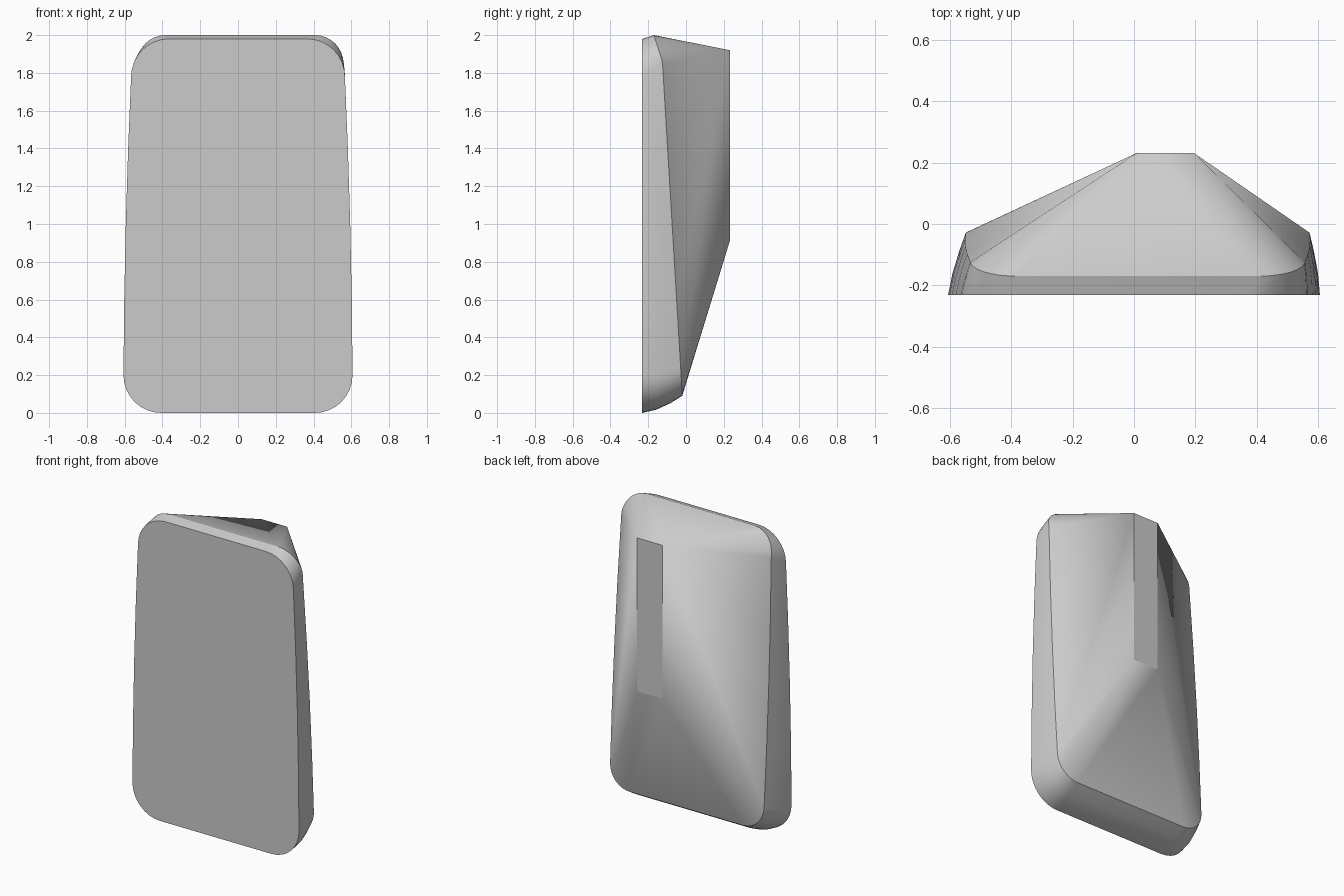
import bpy
import bmesh
from math import sin, cos, pi, radians

cube = bpy.data.objects.get("Cube")
if cube:
    bpy.data.objects.remove(cube, do_unlink=True)

FRONT, BACK = -0.232, 0.232
STEPS = 8

grey = bpy.data.materials.new("plain grey")
grey.use_nodes = True
colour = (0.6, 0.6, 0.6, 1.0)
grey.diffuse_color = colour
grey.node_tree.nodes["Principled BSDF"].inputs["Base Color"].default_value = colour


def rim_depth(z):
    """Depth of the rear rim: deep at the foot, shallow at the top."""
    if z < 1.86:
        return -0.02 - 0.105 * max(z - 0.1, 0) / 1.76
    return -0.125 - 0.045 * (z - 1.86) / 0.14


def half_width(z, t):
    """Side taper, with the rim drawn in more at the foot than at the top."""
    taper = 0.607 - 0.042 * (z / 1.8) ** 2
    return taper - (0.05 - 0.018 * z) * t ** 1.4


def outline(t):
    """Rounded, tapered outline at fraction t from front face to rear rim."""
    low, high = 0.09 * t ** 1.6, 1.98 + 0.02 * t
    r = 0.2 - 0.05 * t
    half = []
    for i in range(STEPS + 1):
        a = -pi / 2 + i * pi / 2 / STEPS
        cz = low + r
        half.append((half_width(cz, t) - r + r * cos(a), cz + r * sin(a)))
    for z in (0.6, 1.0, 1.4):
        half.append((half_width(z, t), z))
    for i in range(STEPS + 1):
        a = i * pi / 2 / STEPS
        cz = high - r
        half.append((half_width(cz, t) - r + r * cos(a), cz + r * sin(a)))
    points = []
    for x, z in half:
        y = FRONT + t * (rim_depth(z) - FRONT)
        points += [(side * x + 0.012 * t, y, z) for side in (-1, 1)]
    return points


# Faceted body: rounded outlines wrapped together with the rear ridge
bm = bmesh.new()
for t in (0, 0.35, 0.7, 1):
    for p in outline(t):
        bm.verts.new(p)
for x in (0.01, 0.195):
    for z in (0.91, 1.92):
        bm.verts.new((x, BACK, z))
hull = bmesh.ops.convex_hull(bm, input=bm.verts[:])
spare = {v for v in hull["geom_interior"] + hull["geom_unused"]
         if isinstance(v, bmesh.types.BMVert)}
bmesh.ops.delete(bm, geom=list(spare), context="VERTS")
bmesh.ops.dissolve_limit(bm, angle_limit=radians(0.3),
                         verts=bm.verts[:], edges=bm.edges[:])
bmesh.ops.recalc_face_normals(bm, faces=bm.faces[:])

mesh = bpy.data.meshes.new("faceted_body")
bm.to_mesh(mesh)
bm.free()
mesh.materials.append(grey)
body = bpy.data.objects.new("faceted_body", mesh)
bpy.context.collection.objects.link(body)

# Soft corners, crisp ridges
bpy.ops.object.select_all(action="DESELECT")
body.select_set(True)
bpy.context.view_layer.objects.active = body
bpy.ops.object.shade_smooth_by_angle(angle=radians(15))
